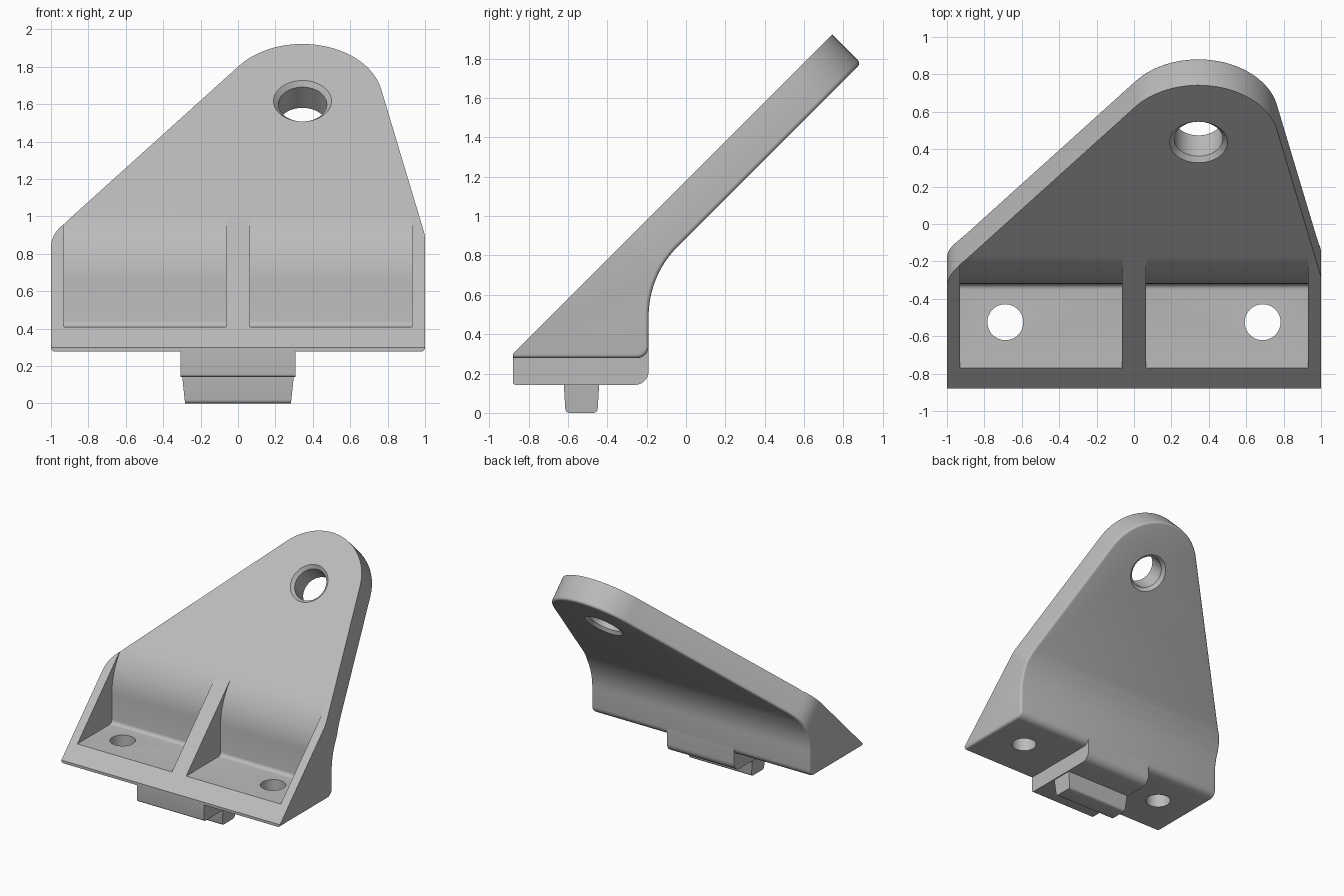
import bpy, bmesh, math
from mathutils import Vector

if "Cube" in bpy.data.objects:
    bpy.data.objects.remove(bpy.data.objects["Cube"])

steel = bpy.data.materials.new("light_grey")
steel.use_nodes = True
GREY = (0.5, 0.5, 0.5, 1)
steel.diffuse_color = GREY
steel.node_tree.nodes["Principled BSDF"].inputs["Base Color"].default_value = GREY

SLOPE = 1.18                                # sloping front plane: z = y + SLOPE
PLATE = 0.207                               # plate thickness
INTO = Vector((0, 1, -1)).normalized()      # direction into the plate
R2 = math.sqrt(2)


def on_plate(x, w, d):
    """Point at x, distance w up the slope and depth d into the plate."""
    return Vector((x, w / R2 - SLOPE, w / R2)) + INTO * d


def across(y, z, x):
    return Vector((x, y, z))


def upright(x, y, z):
    return Vector((x, y, z))


def rounded(corners):
    """Polygon from (a, b, radius, segments) or (a, b) corners."""
    out = []
    for i, c in enumerate(corners):
        p = Vector(c[:2])
        if len(c) == 2:
            out.append(p)
            continue
        u = (Vector(corners[i - 1][:2]) - p).normalized()
        v = (Vector(corners[(i + 1) % len(corners)][:2]) - p).normalized()
        half = u.angle(v) / 2
        centre = p + (u + v).normalized() * c[2] / math.sin(half)
        start = p + u * c[2] / math.tan(half) - centre
        end = p + v * c[2] / math.tan(half) - centre
        turn = math.pi - 2 * half
        for k in range(c[3] + 1):
            t = k / c[3]
            out.append(centre + (start * math.sin((1 - t) * turn)
                                 + end * math.sin(t * turn)) / math.sin(turn))
    return out


def circle(cx, cy, r, n=48):
    return [Vector((cx + r * math.cos(k * math.tau / n),
                    cy + r * math.sin(k * math.tau / n))) for k in range(n)]


def loft(name, rings, place):
    """Closed solid through (outline, depth) rings."""
    bm = bmesh.new()
    loops = [[bm.verts.new(place(p[0], p[1], d)) for p in pts] for pts, d in rings]
    n = len(loops[0])
    for a, b in zip(loops, loops[1:]):
        for i in range(n):
            j = (i + 1) % n
            bm.faces.new((a[i], a[j], b[j], b[i]))
    bm.faces.new(loops[0])
    bm.faces.new(loops[-1])
    bmesh.ops.recalc_face_normals(bm, faces=bm.faces[:])
    mesh = bpy.data.meshes.new(name)
    bm.to_mesh(mesh)
    bm.free()
    mesh.materials.append(steel)
    obj = bpy.data.objects.new(name, mesh)
    bpy.context.collection.objects.link(obj)
    return obj


def activate(obj):
    bpy.ops.object.select_all(action='DESELECT')
    obj.select_set(True)
    bpy.context.view_layer.objects.active = obj


def combine(obj, cutter, operation):
    mod = obj.modifiers.new("cut", 'BOOLEAN')
    mod.operation, mod.object, mod.solver = operation, cutter, 'EXACT'
    activate(obj)
    bpy.ops.object.modifier_apply(modifier=mod.name)
    bpy.data.objects.remove(cutter)


# Bracket body: side profile trimmed by the plate outline
BACK = SLOPE - PLATE * R2
side = rounded([(-0.88, 0.278), (-0.19, 0.278, 0.06, 6),
                (-0.19, BACK - 0.19, 0.5, 12), (1.3, BACK + 1.3),
                (1.3, SLOPE + 1.3), (-0.88, SLOPE - 0.88)])
bracket = loft("bracket_body", [(side, -1.2), (side, 1.2)], across)
outline = rounded([(-1, -0.3), (1, -0.3), (1, 1.27, 0.25, 4),
                   (0.574, 3.278, 0.43, 36), (-1, 1.27, 0.25, 6)])
combine(bracket, loft("outline_cutter", [(outline, -0.2), (outline, 1.3)], on_plate),
        'INTERSECT')

# Rounded rim around the back and underside
bm = bmesh.new()
bm.from_mesh(bracket.data)
bmesh.ops.remove_doubles(bm, verts=bm.verts[:], dist=0.0005)
bm.normal_update()
rim = []
for e in bm.edges:
    if len(e.link_faces) == 2:
        lean = sorted(f.normal.dot(INTO) for f in e.link_faces)
        if abs(lean[0]) < 0.02 and lean[1] > 0.3:
            rim.append(e)
bmesh.ops.bevel(bm, geom=rim, offset=0.02, segments=4, profile=0.5,
                affect='EDGES', clamp_overlap=False)
bm.to_mesh(bracket.data)
bm.free()

# Pockets between the ribs, with bolt holes through the floor
FLOOR, WALL = 0.41, -0.32
pocket = rounded([(-1.1, FLOOR), (WALL, FLOOR, 0.03, 5),
                  (WALL, SLOPE + WALL, 0.5, 14), (-0.12, SLOPE - 0.12),
                  (-0.2, 1.4), (-1.1, 1.4)])
for s in (-1, 1):
    combine(bracket, loft("pocket_cutter", [(pocket, s * 0.065), (pocket, s * 0.93)],
                          across), 'DIFFERENCE')
    bolt = circle(s * 0.688, -0.525, 0.096)
    combine(bracket, loft("bolt_cutter", [(bolt, 0.1), (bolt, 0.5)], upright),
            'DIFFERENCE')

# Pivot hole, chamfered on both faces
steps = [(0.195, -0.04), (0.13, 0.025), (0.13, PLATE - 0.025), (0.195, PLATE + 0.04)]
combine(bracket, loft("pivot_cutter",
                      [(circle(0.345, 2.287, r), d) for r, d in steps], on_plate),
        'DIFFERENCE')

# Central tab under the base
tab_side = rounded([(-0.88, 0.142, 0.015, 4), (-0.19, 0.142, 0.07, 8),
                    (-0.19, 0.35), (-0.25, 0.29), (-0.88, 0.29)])
tab = loft("base_tab", [(tab_side, -0.307), (tab_side, 0.307)], across)

# Tapered locating lug under the tab
lug_top = [(-0.3, -0.622), (0.3, -0.622), (0.3, -0.44), (-0.3, -0.44)]
lug_low = [(-0.283, -0.612), (0.283, -0.612), (0.283, -0.45), (-0.283, -0.45)]
lug = loft("locating_lug", [(lug_top, 0.16), (lug_low, 0)], upright)
bm = bmesh.new()
bm.from_mesh(lug.data)
long_edges = [e for e in bm.edges
              if all(v.co.z < 0.01 for v in e.verts)
              and abs(e.verts[0].co.x - e.verts[1].co.x) > 0.1]
bmesh.ops.bevel(bm, geom=long_edges, offset=0.02, segments=4, profile=0.5,
                affect='EDGES')
bm.to_mesh(lug.data)
bm.free()

for part in (bracket, tab, lug):
    activate(part)
    bpy.ops.object.shade_smooth_by_angle(angle=math.radians(28))
